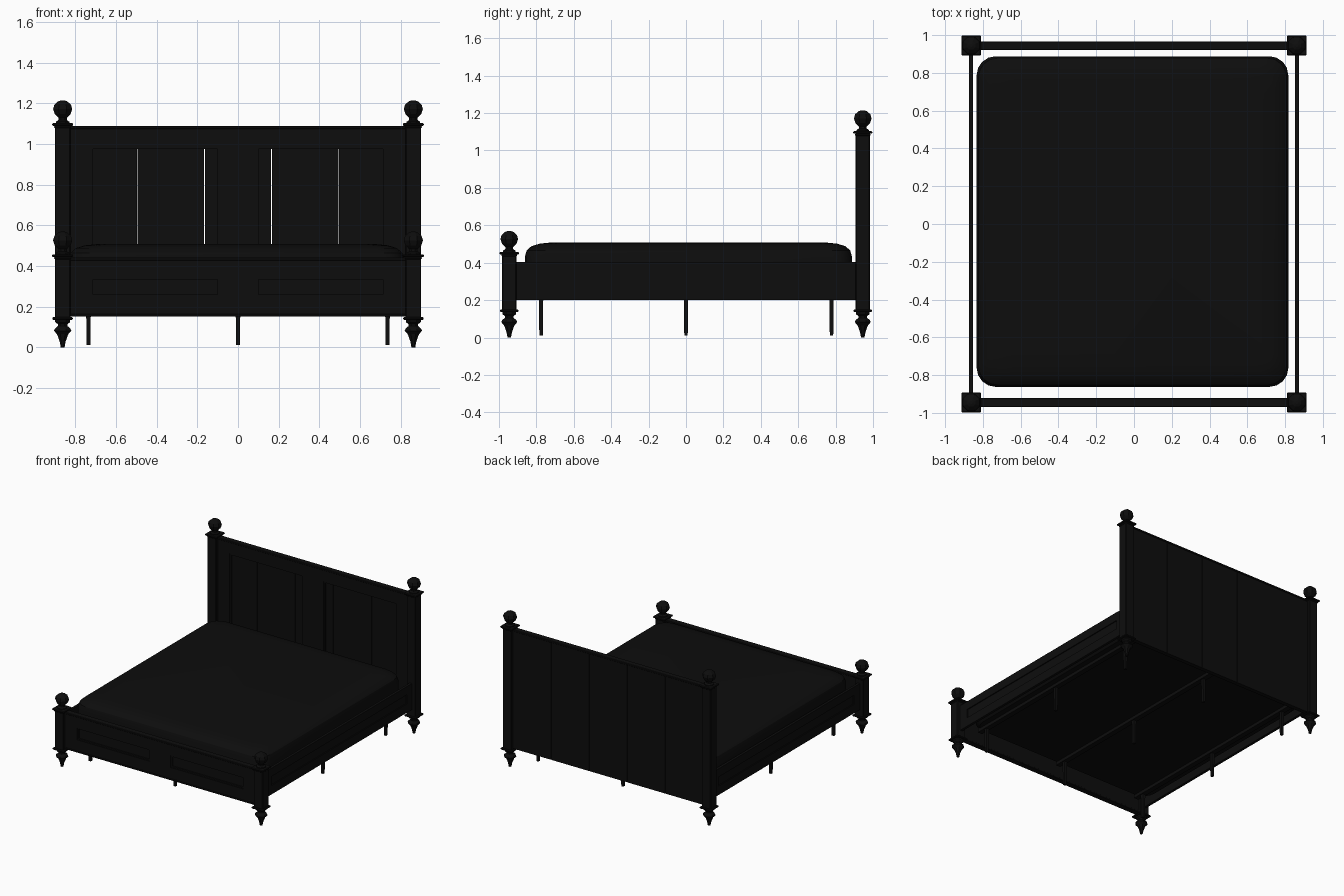
import bpy, bmesh
from math import cos, sin, pi

if "Cube" in bpy.data.objects:
    bpy.data.objects.remove(bpy.data.objects["Cube"])

mat = bpy.data.materials.new("black_paint")
mat.diffuse_color = (0.004, 0.004, 0.004, 1)
mat.use_nodes = True
mat.node_tree.nodes["Principled BSDF"].inputs["Base Color"].default_value = mat.diffuse_color


def finish(name, bm):
    bmesh.ops.recalc_face_normals(bm, faces=bm.faces)
    me = bpy.data.meshes.new(name)
    bm.to_mesh(me)
    bm.free()
    me.materials.append(mat)
    ob = bpy.data.objects.new(name, me)
    bpy.context.collection.objects.link(ob)
    return ob


def box(name, x, y, z, bevel=0.0):
    """Box from (min, max) pairs."""
    bm = bmesh.new()
    bmesh.ops.create_cube(bm, size=1)
    for v in bm.verts:
        v.co = [(a + b) / 2 + c * (b - a) for (a, b), c in zip((x, y, z), v.co)]
    if bevel:
        bmesh.ops.bevel(bm, geom=bm.edges[:], offset=bevel, segments=1, affect='EDGES')
    return finish(name, bm)


def loft(bm, rings):
    """Skin a stack of point rings and close both ends."""
    rows = [[bm.verts.new(p) for p in r] for r in rings]
    n = len(rows[0])
    for a, b in zip(rows, rows[1:]):
        for i in range(n):
            bm.faces.new((a[i], a[(i + 1) % n], b[(i + 1) % n], b[i]))
    bm.faces.new(rows[0][::-1])
    bm.faces.new(rows[-1])


def lathe(name, x, y, profile, n=8):
    bm = bmesh.new()
    loft(bm, [[(x + r * cos(2 * pi * (i + .5) / n), y + r * sin(2 * pi * (i + .5) / n), z)
               for i in range(n)] for r, z in profile])
    return finish(name, bm)


def square(name, x, y, h, z0, z1, bevel=0.004):
    return box(name, (x - h, x + h), (y - h, y + h), (z0, z1), bevel)


def mould(name, x, y, z, w=0.01):
    """Thin rectangular moulding lining a panel opening."""
    box(name + "_top", x, y, (z[1] - w, z[1]))
    box(name + "_bottom", x, y, (z[0], z[0] + w))
    box(name + "_left", (x[0], x[0] + w), y, (z[0] + w, z[1] - w))
    box(name + "_right", (x[1] - w, x[1]), y, (z[0] + w, z[1] - w))


# Corner posts with turned feet and faceted finials
foot = [(.010, 0), (.016, .03), (.030, .065), (.046, .082), (.042, .092), (.026, .105),
        (.026, .115), (.040, .125), (.040, .137)]
finial = [(.036, .0), (.036, .008), (.022, .016), (.022, .026), (.042, .045),
          (.051, .07), (.044, .092), (.024, .108), (.008, .113)]
for end, yc, top in (("front", -.945, .445), ("rear", .945, 1.09)):
    for side, xc in (("left", -.862), ("right", .862)):
        tag = f"{end}_{side}"
        square(tag + "_post", xc, yc, .038, .14, top)
        square(tag + "_post_base", xc, yc, .05, .136, .149)
        square(tag + "_post_collar", xc, yc, .042, top - .012, top)
        square(tag + "_post_cap", xc, yc, .052, top, top + .013)
        lathe(tag + "_foot", xc, yc, foot)
        lathe(tag + "_finial", xc, yc, [(r, top + .012 + z) for r, z in finial])

# Headboard planks, separated by narrow seams
for i in range(5):
    x0 = -.825 + i * .33
    box(f"headboard_plank_{i}", (x0 + .002, x0 + .328), (.945, .962), (.155, 1.075))


def frame(name, y, z, opening):
    """Frame of rails and stiles around two panel openings."""
    box(name + "_top_rail", (-.826, .826), y, (opening[1], z[1]))
    box(name + "_bottom_rail", (-.826, .826), y, (z[0], opening[0]))
    for s, xs in (("left", (-.826, -.722)), ("middle", (-.09, .09)), ("right", (.722, .826))):
        box(f"{name}_{s}_stile", xs, y, opening)


# Headboard frame, mouldings and top cap
frame("headboard", (.929, .945), (.155, 1.075), (.35, .985))
box("headboard_cap", (-.826, .826), (.922, .967), (1.073, 1.088), .003)
for s, xs in (("left", (-.722, -.09)), ("right", (.09, .722))):
    mould(f"headboard_{s}_moulding", xs, (.935, .945), (.35, .985))

# Footboard with two recessed panels, cap and base trim
box("footboard_panel", (-.826, .826), (-.945, -.925), (.16, .43))
frame("footboard", (-.961, -.945), (.16, .43), (.25, .345))
box("footboard_cap", (-.826, .826), (-.968, -.92), (.428, .442), .003)
box("footboard_base_trim", (-.826, .826), (-.966, -.922), (.153, .165), .002)
for s, xs in (("left", (-.722, -.09)), ("right", (.09, .722))):
    mould(f"footboard_{s}_moulding", xs, (-.955, -.945), (.25, .345))

# Side rails with a long recessed panel on the outside
for side, s in (("left", -1), ("right", 1)):
    def span(a, b):
        return tuple(sorted((s * a, s * b)))
    out = span(.865, .873)
    box(side + "_rail", span(.853, .865), (-.91, .91), (.2, .405))
    box(side + "_rail_upper_trim", out, (-.91, .91), (.34, .405))
    box(side + "_rail_lower_trim", out, (-.91, .91), (.2, .27))
    box(side + "_rail_front_trim", out, (-.91, -.83), (.27, .34))
    box(side + "_rail_rear_trim", out, (.845, .91), (.27, .34))

# Support beams and nine thin legs
for i, xc in enumerate((-.735, 0, .735)):
    box(f"support_beam_{i}", (xc - .02, xc + .02), (-.85, .87), (.2, .24))
    for j, yc in enumerate((-.775, 0, .778)):
        lathe(f"support_leg_{i}_{j}", xc, yc, [(.013, .012), (.017, .215)], 4)

# Mattress: rounded rectangles stacked to a soft top edge
def rounded(inset, z, corner=.1, seg=4):
    hx, hy, r = .825 - inset, .875 - inset, corner
    pts = []
    for k, (sx, sy) in enumerate(((1, 1), (-1, 1), (-1, -1), (1, -1))):
        for i in range(seg + 1):
            a = pi / 2 * (k + i / seg)
            pts.append((-.008 + sx * (hx - r) + r * cos(a), .013 + sy * (hy - r) + r * sin(a), z))
    return pts


bm = bmesh.new()
loft(bm, [rounded(i, z) for i, z in ((.02, .225), (0, .245), (0, .43), (.01, .465),
                                     (.035, .488), (.08, .502), (.14, .508))])
mattress = finish("mattress", bm)
bpy.context.view_layer.objects.active = mattress
mattress.select_set(True)
bpy.ops.object.shade_smooth_by_angle()
